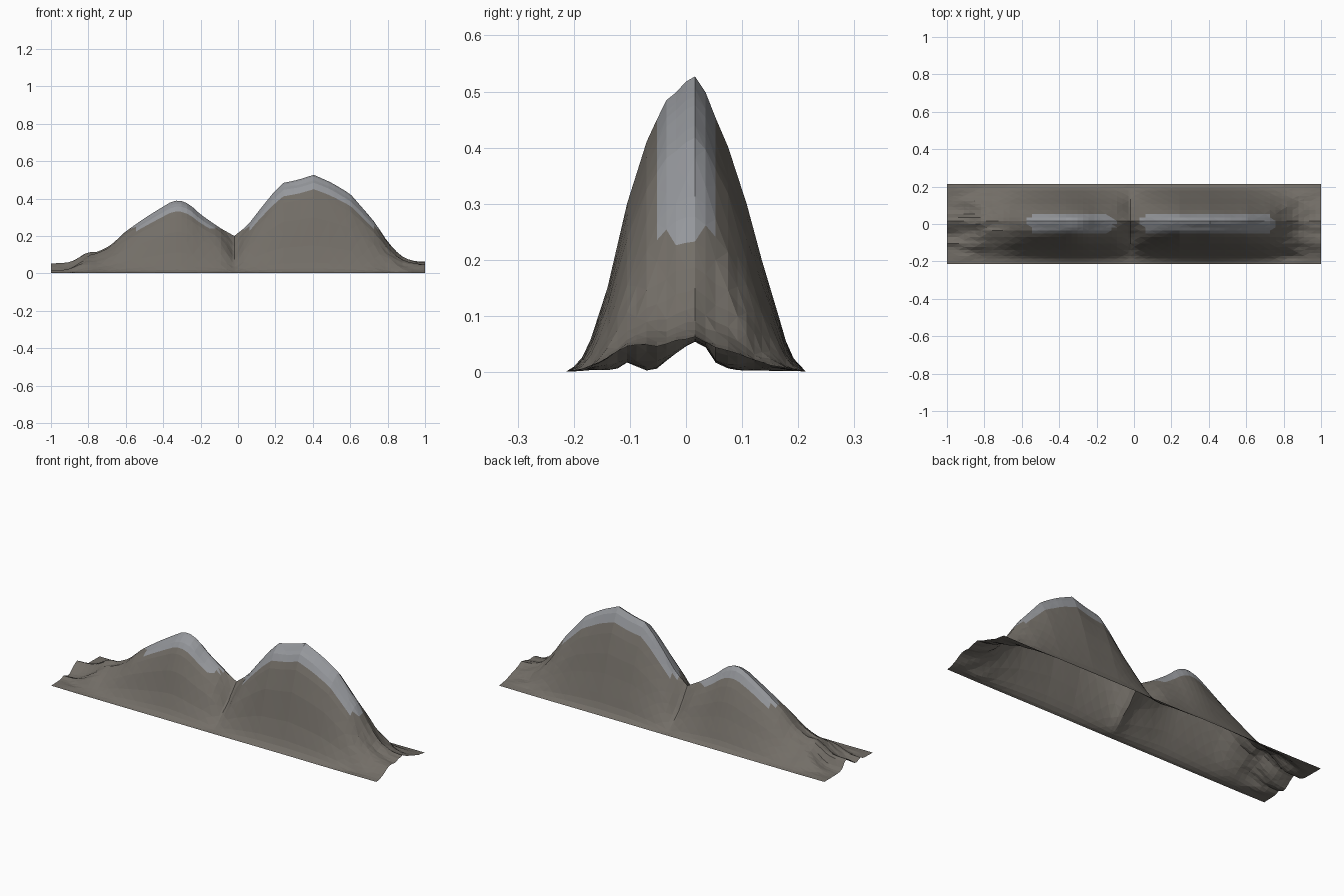
import bpy, bmesh
from mathutils import noise, Vector
from math import exp

# Ridge line (x, z) and normalised cross-section (y, share of ridge height)
RIDGE = [(-1, .052), (-.9, .075), (-.86, .105), (-.81, .13), (-.75, .115), (-.68, .15),
         (-.6, .225), (-.5, .295), (-.42, .345), (-.35, .387), (-.31, .39), (-.26, .37),
         (-.2, .315), (-.1, .245), (-.02, .2), (.05, .255), (.12, .345), (.18, .42),
         (.24, .483), (.32, .5), (.405, .527), (.5, .485), (.6, .425), (.7, .31),
         (.78, .215), (.88, .13), (1, .062)]
SECTION = [(-.213, .003), (-.19, .03), (-.17, .11), (-.14, .285), (-.105, .57), (-.07, .78),
           (-.035, .92), (0, .985), (.016, 1), (.035, .95), (.053, .86), (.075, .76),
           (.108, .57), (.135, .38), (.165, .19), (.185, .06), (.213, .003)]
# Open end outlines (y, z)
LEFT_END = [(-.213, .002), (-.125, .005), (-.107, .018), (-.07, .003), (-.055, .003),
            (-.02, .035), (.016, .054), (.035, .045), (.055, .01), (.095, .003), (.213, .002)]
RIGHT_END = [(-.213, .002), (-.19, .004), (-.15, .02), (-.11, .045), (-.08, .05), (-.05, .045),
             (.016, .063), (.06, .045), (.1, .03), (.15, .012), (.213, .002)]


def lerp(table, t):
    for (a, p), (b, q) in zip(table, table[1:]):
        if t <= b:
            return p + (q - p) * (t - a) / (b - a)
    return table[-1][1]


def height(x, y):
    off = min(1, abs(y - .016) / .08)
    z = lerp(RIDGE, x) * lerp(SECTION, y)
    # saddle gully cut between the two peaks
    z *= 1 - .35 * off * exp(-((x + .02) / .045) ** 2)
    # blend to the broken end outlines
    w = max(0, min(1, (abs(x) - .72) / .28))
    w = w * w * (3 - 2 * w)
    z = z * (1 - w) + lerp(LEFT_END if x < 0 else RIGHT_END, y) * w
    # rough rock near the crest and the low ends
    edge = max(0, 1 - (abs(y) / .213) ** 4)
    n = noise.noise(Vector((x * 9, y * 28, 3.7)))
    rough = .012 * max(0, 1 - off) + .022 * max(0, 1 - abs(abs(x) - .84) / .16)
    if abs(y - .016) > .01:
        z += n * rough * edge * min(1, off * 2)
    return max(.001, z)


def material(name, rgb):
    m = bpy.data.materials.new(name)
    m.diffuse_color = (*rgb, 1)
    return m


# Mountain sheet, open underneath
bm = bmesh.new()
NX = 66
xs = sorted({round(-1 + 2 * i / NX, 4) for i in range(NX + 1)} | {-.02, .405, -.33})
ys = [-.213, -.2, -.185, -.17, -.155, -.14, -.122, -.105, -.088, -.07, -.052, -.035, -.018, 0,
      .016, .035, .053, .075, .092, .108, .122, .135, .15, .165, .178, .192, .213]
grid = [[bm.verts.new((x, y, height(x, y))) for y in ys] for x in xs]
for i in range(len(xs) - 1):
    for j in range(len(ys) - 1):
        a, b, c, d = grid[i][j], grid[i + 1][j], grid[i + 1][j + 1], grid[i][j + 1]
        tris = ((a, b, c), (a, c, d)) if (i + j) % 2 else ((a, b, d), (b, c, d))
        for t in tris:
            f = bm.faces.new(t)
            m = f.calc_center_median()
            # pale stone along the crests
            f.material_index = int(m.z > .24 and m.z > .86 * lerp(RIDGE, m.x))
mesh = bpy.data.meshes.new("mountain_ridge")
bm.to_mesh(mesh)
bm.free()
mesh.materials.append(material("rock", (.17, .155, .135)))
mesh.materials.append(material("pale_stone", (.3, .31, .33)))
bpy.context.collection.objects.link(bpy.data.objects.new("mountain_ridge", mesh))
